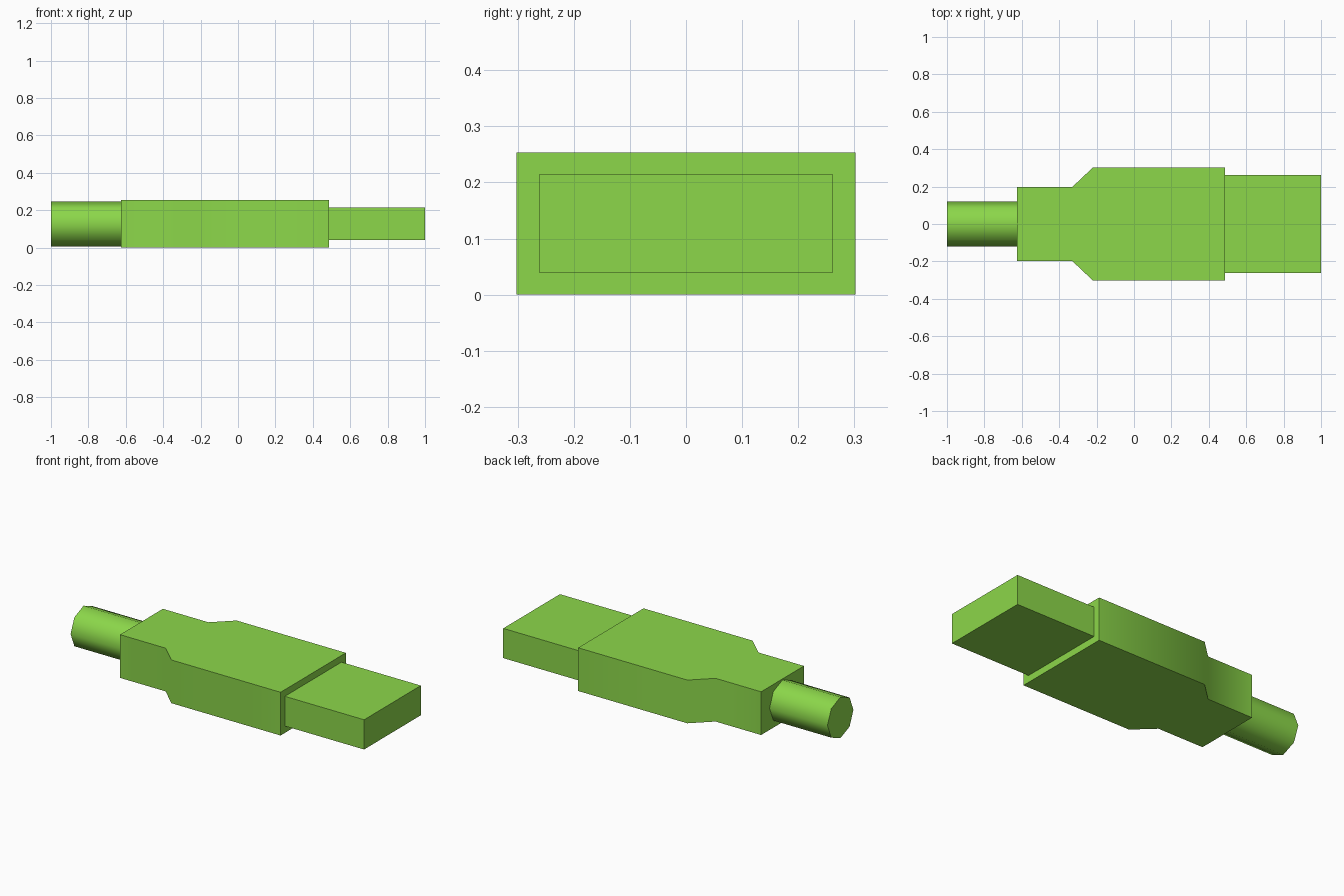
import bpy, bmesh, math

if "Cube" in bpy.data.objects:
    bpy.data.objects.remove(bpy.data.objects["Cube"])

green = bpy.data.materials.new("lime_green")
green.diffuse_color = (0.262, 0.68, 0.068, 1)
green.use_nodes = True
green.node_tree.nodes["Principled BSDF"].inputs["Base Color"].default_value = green.diffuse_color


def extrude_profile(name, points, offset):
    """Closed solid from a planar outline pushed along an offset."""
    bm = bmesh.new()
    face = bm.faces.new([bm.verts.new(p) for p in points])
    res = bmesh.ops.extrude_face_region(bm, geom=[face], use_keep_orig=True)
    verts = [g for g in res["geom"] if isinstance(g, bmesh.types.BMVert)]
    bmesh.ops.translate(bm, verts=verts, vec=offset)
    bmesh.ops.recalc_face_normals(bm, faces=bm.faces)
    mesh = bpy.data.meshes.new(name)
    bm.to_mesh(mesh)
    bm.free()
    mesh.materials.append(green)
    obj = bpy.data.objects.new(name, mesh)
    bpy.context.collection.objects.link(obj)
    # soft shading across the 45 degree bends, sharp at square corners
    bpy.ops.object.select_all(action='DESELECT')
    obj.select_set(True)
    bpy.context.view_layer.objects.active = obj
    bpy.ops.object.shade_smooth_by_angle(angle=math.radians(50))
    return obj


# Housing: stepped outline mirrored across y
half = [(-0.625, 0.198), (-0.33, 0.198), (-0.22, 0.302), (0.487, 0.302)]
outline = half + [(x, -y) for x, y in reversed(half)]
extrude_profile("housing", [(x, y, 0) for x, y in outline], (0, 0, 0.253))

# Flat plug
plug = [(0.487, y, z) for y, z in
        [(-0.262, 0.04), (0.262, 0.04), (0.262, 0.214), (-0.262, 0.214)]]
extrude_profile("plug", plug, (0.513, 0, 0))

# Eight-sided cable stub
ring = [(-1, 0.12 * math.cos(i * math.pi / 4), 0.1265 + 0.12 * math.sin(i * math.pi / 4))
        for i in range(8)]
extrude_profile("cable", ring, (0.375, 0, 0))
